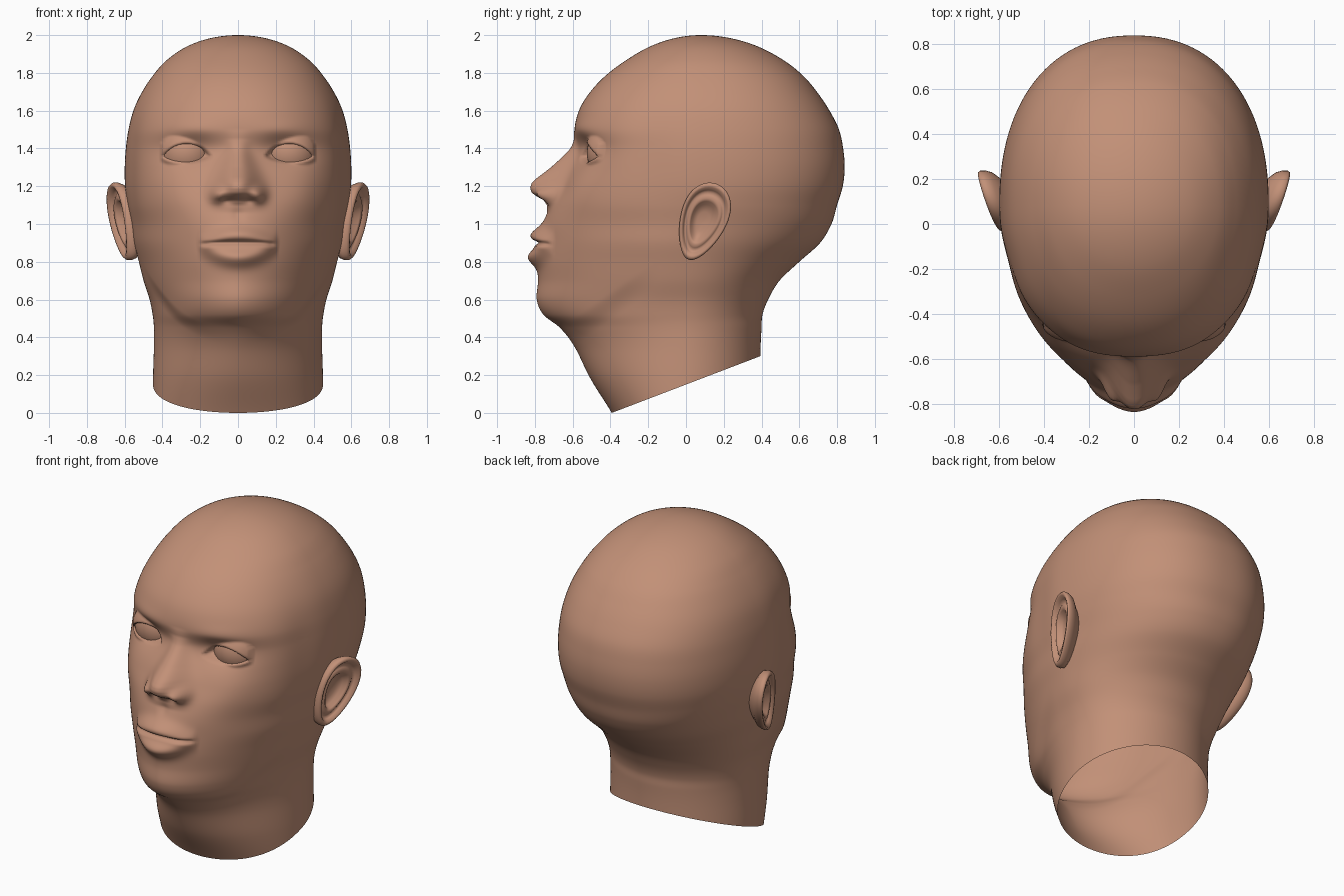
import bpy, bmesh, math
from mathutils import Vector

if "Cube" in bpy.data.objects:
    bpy.data.objects.remove(bpy.data.objects["Cube"])

skin = bpy.data.materials.new("skin")
skin.diffuse_color = (0.54, 0.28, 0.185, 1)
skin.use_nodes = True
skin.node_tree.nodes["Principled BSDF"].inputs["Base Color"].default_value = skin.diffuse_color


def finish(name, bm):
    bmesh.ops.recalc_face_normals(bm, faces=bm.faces)
    mesh = bpy.data.meshes.new(name)
    bm.to_mesh(mesh)
    bm.free()
    mesh.materials.append(skin)
    for p in mesh.polygons:
        p.use_smooth = True
    ob = bpy.data.objects.new(name, mesh)
    bpy.context.collection.objects.link(ob)
    return ob


def bridge(bm, rings):
    for a, b in zip(rings, rings[1:]):
        for i in range(len(a)):
            j = (i + 1) % len(a)
            bm.faces.new((a[i], a[j], b[j], b[i]))


def gauss(x, z, cx, cz, sx, sz):
    return math.exp(-((x - cx) / sx) ** 2 - ((z - cz) / sz) ** 2)


def lerp_table(tab, z):
    for (z0, v0), (z1, v1) in zip(tab, tab[1:]):
        if z0 >= z >= z1:
            return v0 + (v1 - v0) * (z0 - z) / (z0 - z1)
    return 0.0


def smooth(t):
    t = max(0.0, min(1.0, t))
    return t * t * (3 - 2 * t)


# Head sections: height, front y, back y, half width, y of widest point, front roundness
SECTIONS = [
    (1.985, .23, -.055, -.14, .08, 2.0),
    (2.00, .08, .08, 0, .08, 2.0),
    (1.985, -.055, .23, .14, .08, 2.0),
    (1.94, -.19, .38, .27, .08, 2.0),
    (1.865, -.32, .52, .38, .08, 2.05),
    (1.78, -.432, .625, .455, .08, 2.1),
    (1.69, -.514, .70, .513, .08, 2.15),
    (1.60, -.567, .76, .554, .08, 2.2),
    (1.50, -.590, .81, .580, .08, 2.27),
    (1.40, -.578, .832, .594, .08, 2.27),
    (1.30, -.615, .84, .600, .08, 2.2),
    (1.20, -.665, .83, .598, .07, 2.1),
    (1.10, -.720, .80, .585, .05, 2.0),
    (1.00, -.760, .77, .565, .03, 1.88),
    (.90, -.775, .71, .55, .0, 1.82),
    (.80, -.785, .60, .525, .0, 1.8),
    (.70, -.783, .495, .50, .0, 1.8),
    (.60, -.790, .435, .468, .0, 1.8),
    (.52, -.755, .405, .452, .0, 1.8),
    (.45, -.667, .400, .445, .0, 1.8),
    (.35, -.590, .395, .445, .0, 1.8),
    (.18, -.505, .393, .450, .0, 1.9),
    (.0, -.393, .393, .450, .0, 2.0),
    (-.2, -.28, .393, .45, .0, 2.0)]
NOSE = [(1.50, 0), (1.45, .01), (1.40, .035), (1.30, .10), (1.24, .15), (1.215, .161),
        (1.19, .155), (1.165, .132), (1.145, .092), (1.125, .045), (1.10, .018), (1.06, 0)]
EYE = Vector((.27, -.375, 1.375))
EYE_R = .15


def face_y(x, y, z):
    """Move a point of the face forward or back to form the features."""
    x = abs(x)
    # eye sockets and brow
    y += .042 * gauss(x, z, .24, 1.385, .12, .08)
    y -= .010 * gauss(x, z, .25, 1.50, .13, .045)
    # nose ridge, wings and nostrils
    s = .055 + .045 * smooth((1.42 - z) / .2)
    y -= lerp_table(NOSE, z) * math.exp(-abs(x / s) ** 2.4)
    y -= .065 * gauss(x, z, .108, 1.155, .04, .045)
    y += .014 * gauss(x, z, .06, 1.12, .028, .014)
    # cheekbones
    y -= .014 * gauss(x, z, .37, 1.19, .11, .1)
    # lips and the line between them
    t = max(0.0, 1 - (x / .21) ** 2)
    zm = .892 + .01 * t
    y -= .052 * t ** .8 * math.exp(-((z - zm - .038 * t) / .045) ** 2)
    y -= .054 * t ** .8 * math.exp(-((z - zm + .076 * t) / .05) ** 2)
    y += .026 * smooth(t * 3) * math.exp(-((z - zm) / .011) ** 2)
    y += .01 * gauss(x, z, 0, 1.05, .03, .035)
    # eyelids wrapped round the eyeball, pushed in at the opening
    d2 = (x - EYE.x) ** 2 + (z - EYE.z) ** 2
    if d2 < .14 ** 2:
        y = min(y, EYE.y - math.sqrt((EYE_R + .012) ** 2 - d2))
        u = 1 - ((x - .272) / .128) ** 2
        if u > 0:
            m = min(.078 * u ** .7 - z + 1.355, z - 1.355 + .035 * u ** .7)
            y += .04 * smooth(m / .022)
    return y


# Head and neck
STEPS, FRONT, BACK = 12, 160, 64
angles = [-math.pi / 2 + math.pi * i / FRONT for i in range(FRONT)]
angles += [math.pi / 2 + math.pi * i / BACK for i in range(BACK)]
bm = bmesh.new()
rings = []
for k in range(1, len(SECTIONS) - 2):
    p0, p1, p2, p3 = SECTIONS[k - 1:k + 3]
    last = k == len(SECTIONS) - 3
    for q in range(STEPS + (1 if last else 0)):
        t = q / STEPS
        z, f, b, w, ym, n = [
            .5 * (2 * B + (C - A) * t + (2 * A - 5 * B + 4 * C - D) * t * t
                  + (3 * B - A - 3 * C + D) * t ** 3)
            for A, B, C, D in zip(p0, p1, p2, p3)]
        # the back of the skull is fuller than an ellipse
        back_n = 2 + .25 * smooth((z - .75) / .35) * smooth((2 - z) / .25)
        ring = []
        for a in angles:
            s, c = math.sin(a), math.cos(a)
            e = n if c > 0 else back_n
            r = (abs(s) ** e + abs(c) ** e) ** (-1 / e)
            x = w * s * r
            y = ym - (ym - f) * c * r if c > 0 else ym - (b - ym) * c * r
            if c > 0:
                if .65 < z < 1.65:
                    y = face_y(x, y, z)
                # slightly hollow temples
                x *= 1 - .022 * gauss(y, z, -.17, 1.3, .13, .35)
                # neck tucked in below the jaw line
                d = .45 + (y + .67) * .70 - z
                if d > 0:
                    x *= 1 - .08 * smooth(d / .15) * smooth((-y - .12) / .35) * math.exp(-d / .3)
            ring.append(bm.verts.new((x, y, z)))
        rings.append(ring)
bridge(bm, rings)
bmesh.ops.remove_doubles(bm, verts=bm.verts, dist=1e-5)
# slanted open cut at the base of the neck
bmesh.ops.bisect_plane(bm, geom=bm.verts[:] + bm.edges[:] + bm.faces[:], dist=1e-5,
                       plane_co=(0, -.393, 0), plane_no=(0, -.382, 1), clear_inner=True)
finish("head_and_neck", bm)

# Ear rings: scale of outline, outward offset (back, rim, fold, bowl)
EAR = [(.55, -.10), (.78, -.065), (.95, -.04), (1.0, -.015), (1.0, .008), (.95, .02), (.88, .018),
       (.81, .0), (.75, -.012), (.68, -.004), (.6, .004), (.52, -.004), (.44, -.028), (.25, -.04),
       (.02, -.042)]
TILT = .36
for side, label in ((1, "left"), (-1, "right")):
    bm = bmesh.new()
    rings = []
    for scale, off in EAR:
        ring = []
        for i in range(48):
            a = 2 * math.pi * i / 48
            u = .122 * scale * math.cos(a) * (1 + .25 * math.sin(a))
            v = .214 * scale * math.sin(a)
            y = .088 + u * math.cos(TILT) + v * math.sin(TILT)
            z = 1.012 - u * math.sin(TILT) + v * math.cos(TILT)
            x = .572 + .33 * (y + .05) + .1 * (z - 1.0) + off
            ring.append(bm.verts.new((side * x, y, z)))
        rings.append(ring)
    bridge(bm, rings)
    bm.faces.new(rings[-1])
    finish(label + "_ear", bm)

    # Visible front cap of the eyeball
    bm = bmesh.new()
    bmesh.ops.create_uvsphere(bm, u_segments=40, v_segments=24, radius=EYE_R)
    bmesh.ops.bisect_plane(bm, geom=bm.verts[:] + bm.edges[:] + bm.faces[:], dist=1e-5,
                           plane_co=(0, -.065, 0), plane_no=(0, 1, 0), clear_outer=True)
    bmesh.ops.translate(bm, verts=bm.verts, vec=(side * EYE.x, EYE.y, EYE.z))
    finish(label + "_eyeball", bm)
